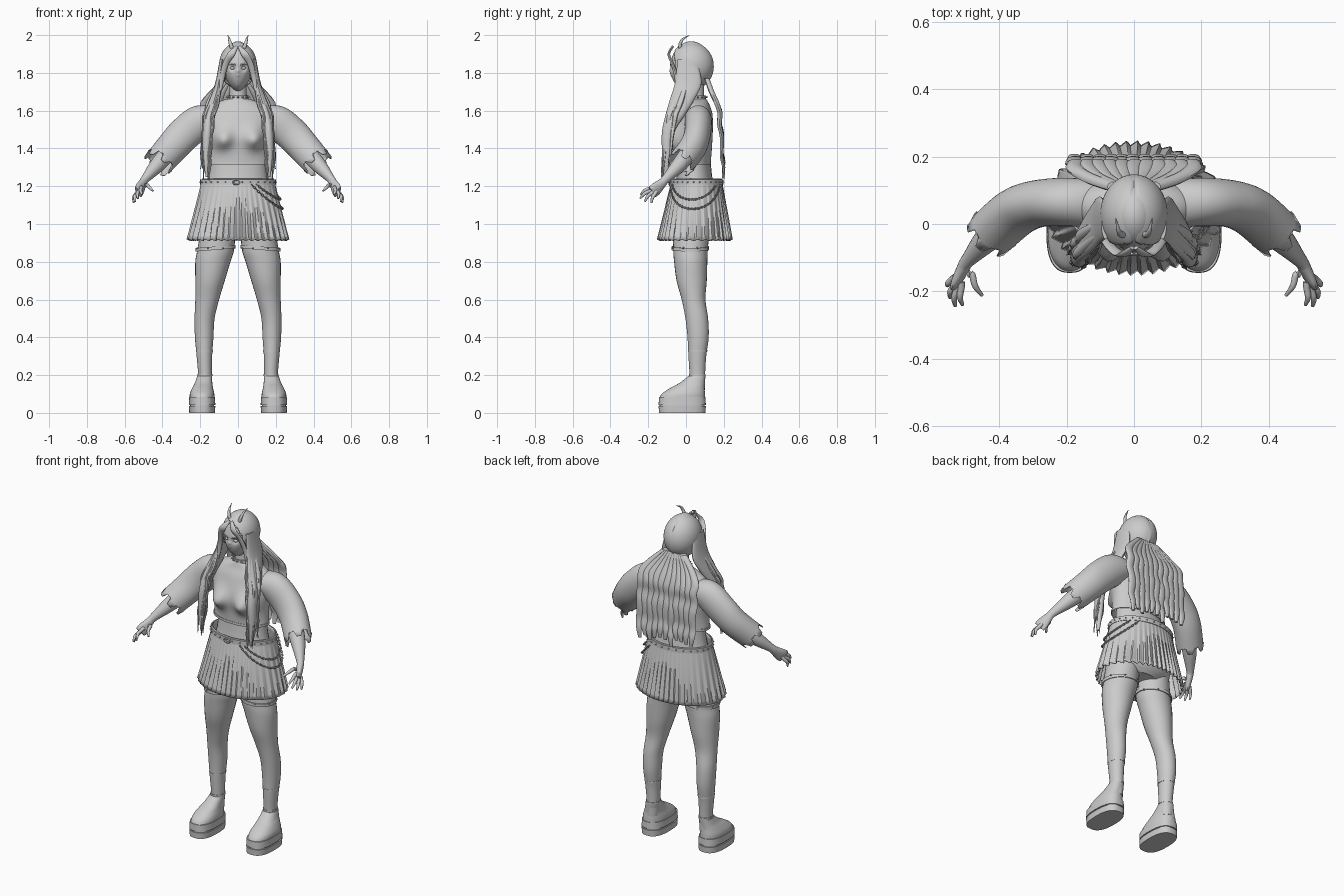
import bpy, bmesh, math, random
from math import sin, cos, pi, tau, radians
from mathutils import Vector, Matrix, Euler

random.seed(4)
if "Cube" in bpy.data.objects:
    bpy.data.objects.remove(bpy.data.objects["Cube"])

clay = bpy.data.materials.new("light grey")
clay.use_nodes = True
GREY = (0.6, 0.6, 0.6, 1)
clay.diffuse_color = GREY
clay.node_tree.nodes["Principled BSDF"].inputs["Base Color"].default_value = GREY


def finish(name, bm, mirror=False, angle=40):
    """Turn a bmesh into a smooth shaded object."""
    bmesh.ops.recalc_face_normals(bm, faces=bm.faces)
    mesh = bpy.data.meshes.new(name)
    bm.to_mesh(mesh)
    bm.free()
    mesh.materials.append(clay)
    mesh.shade_smooth()
    mesh.set_sharp_from_angle(angle=radians(angle))
    obj = bpy.data.objects.new(name, mesh)
    bpy.context.collection.objects.link(obj)
    if mirror:
        obj.modifiers.new("mirror", 'MIRROR')
    return obj


def smooth_path(points, steps):
    """Catmull-Rom interpolation of stations."""
    pts = [Vector(p) for p in points]
    out = []
    for i in range(len(pts) - 1):
        a, b, c, d = pts[max(i - 1, 0)], pts[i], pts[i + 1], pts[min(i + 2, len(pts) - 1)]
        for k in range(steps):
            t = k / steps
            out.append(b + (c - a) * (t / 2) + (a * 2 - b * 5 + c * 4 - d) * (t * t / 2)
                       + (b * 3 - a - c * 3 + d) * (t ** 3 / 2))
    return out + [pts[-1]]


def sweep(stations, sides=24, steps=4, ref=None, power=2, cap=True):
    """Loft ellipses (x, y, z, half width, half depth); level rings unless ref is given."""
    st = smooth_path(stations, steps)
    bm = bmesh.new()
    rings = []
    for i, s in enumerate(st):
        u, v = Vector((1, 0, 0)), Vector((0, 1, 0))
        if ref:
            t = (st[min(i + 1, len(st) - 1)] - st[max(i - 1, 0)]).to_3d().normalized()
            u = Vector(ref)
            u = (u - t * u.dot(t)).normalized()
            v = t.cross(u)
        ring = []
        for k in range(sides):
            c, n = cos(tau * k / sides), sin(tau * k / sides)
            c, n = (math.copysign(abs(q) ** (2 / power), q) for q in (c, n))
            ring.append(bm.verts.new(s.to_3d() + u * c * s[3] + v * n * s[4]))
        rings.append(ring)
    for a, b in zip(rings, rings[1:]):
        for k in range(sides):
            j = (k + 1) % sides
            bm.faces.new((a[k], a[j], b[j], b[k]))
    if cap:
        bm.faces.new(rings[0])
        bm.faces.new(rings[-1])
    return bm


def push(bm, centre, radius, offset):
    """Soft sculpting: move vertices near the centre, on both sides."""
    for side in ((1, -1) if centre[0] else (1,)):
        c = Vector((centre[0] * side, *centre[1:]))
        for v in bm.verts:
            v.co += Vector(offset) * math.exp(-((v.co - c).length / radius) ** 2)


def band(name, x, y, z, rx, ry, half, thick, mirror=False, tilt=0):
    """A flat strap around a limb."""
    prof = [(-half, 0), (-half, thick), (half, thick), (half, 0), (-half, 0)]
    bm = sweep([(x, y, z + h, rx + t, ry + t) for h, t in prof], 40, 1, cap=False)
    for v in bm.verts:
        v.co.z += tilt * (v.co.x - x)
    return finish(name, bm, mirror, 30)


def ball(centre, radii, u=48, v=32):
    bm = bmesh.new()
    bmesh.ops.create_uvsphere(bm, u_segments=u, v_segments=v, radius=1)
    bm.transform(Matrix.Translation(centre) @ Matrix.Diagonal((*radii, 1)))
    return bm


def gather(name, make, matrices, mirror=False):
    """Join many copies of one small part."""
    total = bmesh.new()
    mesh = bpy.data.meshes.new("part")
    for m in matrices:
        piece = make()
        piece.transform(m)
        piece.to_mesh(mesh)
        piece.free()
        total.from_mesh(mesh)
    bpy.data.meshes.remove(mesh)
    return finish(name, total, mirror)


def link():
    """Oval chain link."""
    return sweep([(.0085 * cos(tau * k / 10), .005 * sin(tau * k / 10), 0, .002, .002)
                  for k in range(11)], 5, 1, (0, 0, 1))


def stud():
    bm = bmesh.new()
    bmesh.ops.create_cone(bm, segments=8, radius1=.006, radius2=.001, depth=.012, cap_ends=True)
    return bm


def studs_around(name, count, x, y, z, rx, ry, mirror=False):
    mats = []
    for k in range(count):
        a = tau * (k + .5) / count
        spot = Vector((x + rx * cos(a), y + ry * sin(a), z))
        mats.append(Matrix.Translation(spot) @ Vector((cos(a), sin(a), 0)).to_track_quat('Z', 'Y').to_matrix().to_4x4())
    gather(name, stud, mats, mirror)


# Head with sculpted face
bm = ball((0, 0, 0), (1, 1, 1), 96, 72)
for v in bm.verts:
    low = max(0, -v.co.z)
    v.co.x *= 1 - .3 * low ** 1.5
    v.co.y = v.co.y * (1 - (.45 * low if v.co.y > 0 else 0)) - .08 * low
bm.transform(Matrix.Translation((0, .027, 1.835)) @ Matrix.Diagonal((.082, .108, .132, 1)))
push(bm, (.03, -.075, 1.825), .015, (0, .014, 0))
push(bm, (0, -.09, 1.785), .011, (0, -.022, 0))
push(bm, (0, -.085, 1.81), .010, (0, -.010, 0))
push(bm, (.03, -.08, 1.848), .015, (0, -.005, 0))
push(bm, (0, -.085, 1.758), .011, (0, -.009, 0))
push(bm, (0, -.085, 1.745), .011, (0, -.007, 0))
push(bm, (0, -.07, 1.715), .018, (0, -.012, 0))
finish("head", bm, angle=80)
finish("eyes", ball((.029, -.062, 1.825), (.013, .012, .008), 16, 10), True)
finish("eyebrows", sweep([(.012, -.083, 1.842, .003, .003), (.03, -.081, 1.848, .003, .003),
                          (.046, -.068, 1.843, .001, .001)], 8, 4, (0, 0, 1)), True)

# Hair cap with an arched opening for the face
bm = ball((0, .028, 1.84), (.1, .119, .122), 80, 60)
for v in bm.verts:
    v.co.z -= .008 * math.exp(-(v.co.x / .006) ** 2)
gone = [f for f in bm.faces if (c := f.calc_center_median()).y < -.005
        and abs(c.x) < .07 and c.z < 1.925 - 14 * c.x ** 2]
bmesh.ops.delete(bm, geom=gone, context='FACES')
finish("hair_cap", bm).modifiers.new("thickness", 'SOLIDIFY').thickness = .008

# Bangs, front locks and loose strands
finish("bangs", sweep([(.006, -.07, 1.94, .008, .006), (.035, -.091, 1.9, .018, .007),
                       (.065, -.073, 1.85, .016, .008), (.085, -.05, 1.77, .014, .01),
                       (.1, -.05, 1.68, .008, .008)], 12, 5, (1, 0, 0)), True)
finish("front_lock", sweep([(.085, .005, 1.87, .012, .05), (.102, .012, 1.75, .018, .07),
                            (.125, -.02, 1.66, .025, .065), (.153, -.06, 1.57, .026, .05),
                            (.162, -.095, 1.48, .025, .033), (.168, -.1, 1.36, .02, .026),
                            (.165, -.11, 1.25, .006, .01)], 20, 5), True)
for i in range(7):
    dx, dy, end = random.uniform(-.03, .022), random.uniform(-.025, .03), random.uniform(1.2, 1.32)
    path = [(.105 + dx / 3, -.02 + dy, 1.74, .009, .012)]
    for k in range(7):
        t = k / 6
        path.append((.135 + dx + .04 * t ** .4 + .006 * sin(k * 2 + i), -.05 + dy - .06 * t ** .5,
                     1.64 + (end - 1.64) * t, .010 * (1 - t) + .002, .014 * (1 - t) + .002))
    finish("front_strand", sweep(path, 8, 4), True)

# Back hair falling as a wavy sheet with ragged ends
for i in range(11):
    f = i / 5 - 1
    x, end = .175 * f, 1.235 + random.uniform(0, .06)
    path = [(x * .35, .11, 1.77, .018, .015), (x * .75, .135, 1.70, .022, .016)]
    for k in range(8):
        t = k / 7
        z = 1.64 + (end - 1.64) * t
        path.append((x + .004 * sin(k * 2 + i), .163 + .035 * t ** .5 + .005 * sin(k * 2.3),
                     z, .026 - .016 * t ** 5, .015 - .008 * t))
    finish("back_lock", sweep(path, 10, 3))

# Horns
finish("horn", sweep([(.03, -.03, 1.925, .011, .011), (.04, -.03, 1.955, .009, .009),
                      (.047, -.015, 1.98, .006, .006), (.054, .018, 1.999, .001, .001)],
                     12, 5, (1, 0, 0)), True)

# Neck and choker
finish("neck", sweep([(0, .05, z, r, r) for z, r in ((1.6, .06), (1.67, .047), (1.76, .045))]))
band("choker", 0, .05, 1.672, .05, .05, .009, .006)
studs_around("choker_studs", 14, 0, .05, 1.672, .061, .061)

# Cropped sweater body
bm = sweep([(0, .035, 1.315, .172, .095), (0, .037, 1.4, .168, .1), (0, .04, 1.5, .182, .102),
            (0, .05, 1.58, .185, .09), (0, .055, 1.63, .145, .07), (0, .052, 1.662, .062, .055)], 64, 8, cap=False)
push(bm, (.085, -.055, 1.455), .055, (.005, -.06, -.01))
finish("sweater_body", bm)
band("sweater_hem", 0, .035, 1.322, .171, .094, .007, .004)

# Bare waist and hips
finish("waist", sweep([(0, .045, 1.34, .15, .085), (0, .045, 1.24, .158, .095),
                       (0, .045, 1.1, .19, .12), (0, .04, .98, .195, .12), (0, .035, .93, .12, .09)]))

# Sleeves flaring to a notched cuff
bm = sweep([(.11, .06, 1.56, .07, .055), (.2, .065, 1.542, .072, .088), (.285, .06, 1.475, .07, .09),
            (.35, .035, 1.405, .072, .085), (.42, -.025, 1.325, .072, .08)], 36, 6, (0, 1, 0), cap=False)
bm.verts.ensure_lookup_table()
for k, v in enumerate(bm.verts[-36:]):
    v.co += Vector((.01, -.01, -.012)) * (1 if k % 6 < 3 else -.8)
finish("sleeve", bm, True, 60).modifiers.new("thickness", 'SOLIDIFY').thickness = .004

# Forearms, palms and fingers
finish("forearm", sweep([(.33, .045, 1.42, .045, .045), (.42, -.03, 1.32, .042, .042),
                         (.49, -.105, 1.24, .024, .022), (.505, -.128, 1.215, .026, .019),
                         (.52, -.16, 1.185, .036, .016), (.528, -.178, 1.168, .034, .012)],
                        20, 5, (.5, -.7, .5)), True)
hand = Vector((.512, -.145, 1.2))
fingers = {"index": (.512, -.19, 1.188, .508, -.24, 1.155), "middle": (.524, -.19, 1.175, .53, -.243, 1.135),
           "ring": (.533, -.182, 1.163, .545, -.218, 1.118), "little": (.54, -.165, 1.158, .552, -.183, 1.112),
           "thumb": (.48, -.15, 1.205, .45, -.212, 1.175)}
for label, f in fingers.items():
    base, tip = Vector(f[:3]), Vector(f[3:])
    mid = base.lerp(tip, .5) + Vector((.006, -.003, .006))
    path = [(*p, r, r) for p, r in ((hand.lerp(base, .6), .011), (base, .010), (mid, .009), (tip, .005))]
    finish(label + "_finger", sweep(path, 10, 4, (1, .3, 0)), True)


# Pleated skirt
def skirt_ring(z):
    t = (1.24 - z) / .325
    return 0, .057 - .01 * t, z, .19 + .075 * t, .132 + .062 * t


bm = sweep([skirt_ring(1.24 - .325 * k / 6) for k in range(7)], 304, 2, cap=False)
for v in bm.verts:
    a, depth = math.atan2(v.co.y - .05, v.co.x), (1.24 - v.co.z) / .325
    wave = sin(38 * a + .6 * sin(38 * a)) * depth
    v.co.x *= 1 + .028 * wave
    v.co.y += .007 * wave * sin(a)
    v.co.z += .004 * wave * depth
finish("skirt", bm).modifiers.new("thickness", 'SOLIDIFY').thickness = .004

# Belt, buckle and studs
_, by, bz, bx, bd = skirt_ring(1.222)
band("belt", 0, by, bz, bx, bd, .014, .006)
studs_around("belt_studs", 28, 0, by, bz, bx + .007, bd + .007)
gather("belt_buckle", link, [Matrix.Translation((-.01, by - bd - .01, bz)) @ Matrix.Rotation(pi / 2, 4, 'X')
                             @ Matrix.Scale(2.4, 4)])

# Hanging chains at the left hip
for start, stop, sag, count in ((-1.2, 1.0, .125, 44), (-1.05, .75, .075, 34)):
    spots = []
    for k in range(count):
        t = k / (count - 1)
        a = start + (stop - start) * t
        _, cy, z, rx, ry = skirt_ring(1.205 - sag * 4 * t * (1 - t))
        spots.append(Vector((cos(a) * (rx + .01), cy + sin(a) * (ry + .01), z)))
    mats = [Matrix.Translation(p) @ (q - p).to_track_quat('X', 'Z').to_matrix().to_4x4()
            @ Matrix.Rotation(pi / 2 * (k % 2), 4, 'X') for k, (p, q) in enumerate(zip(spots, spots[1:]))]
    gather("hip_chain", link, mats)

# Legs, sock edges and thigh straps
finish("leg", sweep([(.1, .03, 1.02, .09, .1), (.117, .024, .87, .097, .092), (.133, .025, .8, .093, .088),
                     (.148, .03, .7, .078, .08), (.163, .04, .6, .063, .063), (.177, .057, .5, .053, .06),
                     (.179, .064, .4, .049, .056), (.178, .06, .3, .041, .047), (.175, .06, .2, .036, .041),
                     (.178, .06, .12, .036, .04)], 28, 5), True)
band("sock_edge", .178, .061, .33, .0425, .0495, .004, .002, True)
band("ankle_edge", .175, .06, .2, .0365, .0415, .005, .003, True)
band("thigh_strap", .119, .023, .872, .1, .094, .009, .005, True, -.08)
studs_around("strap_studs", 8, .119, .023, .872, .107, .1, True)

# Platform shoes
finish("sole", sweep([(.19, -.02, z, .07 - i, .125 - i) for z, i in
                      ((0, .002), (.036, 0), (.036, .006), (.043, .006), (.043, 0), (.083, .002))],
                     48, 1, power=2.6), True, 30)
finish("shoe_upper", sweep([(.19, -.02, .08, .066, .121), (.19, -.012, .105, .064, .112),
                            (.187, .01, .135, .054, .088), (.182, .034, .16, .046, .066),
                            (.177, .058, .195, .039, .045)], 40, 5, power=2.3), True)
